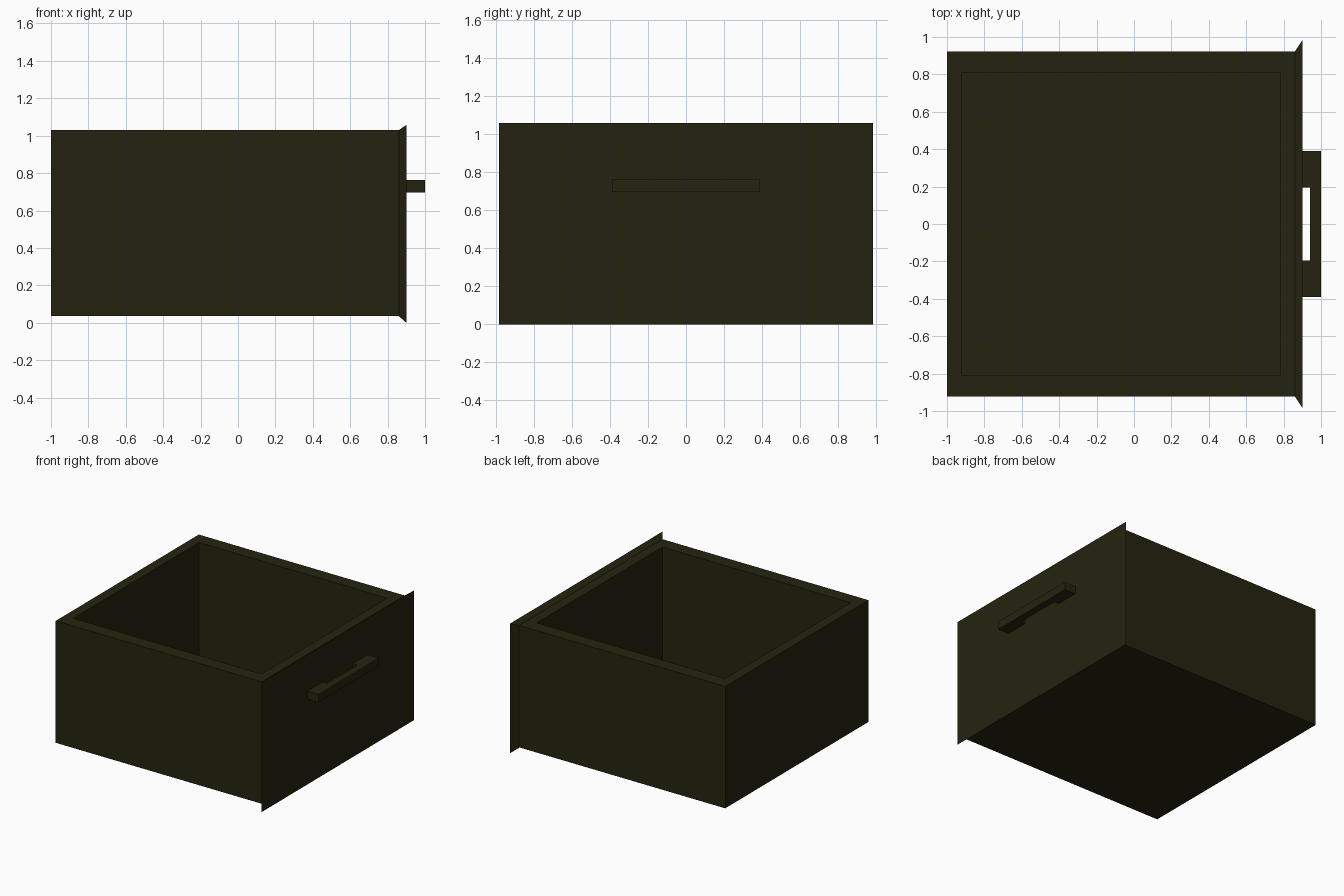
import bpy, bmesh
from mathutils import Vector

if "Cube" in bpy.data.objects:
    bpy.data.objects.remove(bpy.data.objects["Cube"])

mat = bpy.data.materials.new("dark_olive")
mat.diffuse_color = (0.018, 0.017, 0.005, 1)
mat.use_nodes = True
mat.node_tree.nodes["Principled BSDF"].inputs["Base Color"].default_value = mat.diffuse_color


def finish(bm, name):
    bmesh.ops.recalc_face_normals(bm, faces=bm.faces)
    me = bpy.data.meshes.new(name)
    bm.to_mesh(me)
    bm.free()
    me.materials.append(mat)
    ob = bpy.data.objects.new(name, me)
    bpy.context.collection.objects.link(ob)


def rect_x(bm, x, y, z0, z1):
    # rectangle ring in the yz plane
    return [bm.verts.new((x, a, b)) for a, b in ((-y, z0), (y, z0), (y, z1), (-y, z1))]


# Drawer box: straight body flaring into a wider front panel
bm = bmesh.new()
rings = [rect_x(bm, -1.0, 0.922, 0.035, 1.03),
         rect_x(bm, 0.86, 0.922, 0.035, 1.03),
         rect_x(bm, 0.90, 0.982, 0.0, 1.058)]
bm.faces.new(rings[0])
bm.faces.new(rings[-1])
for a, b in zip(rings, rings[1:]):
    for i in range(4):
        j = (i + 1) % 4
        bm.faces.new((a[i], a[j], b[j], b[i]))
bmesh.ops.recalc_face_normals(bm, faces=bm.faces)

# Hollow: inset the body top, then push it down to the floor
top = next(f for f in bm.faces if f.normal.z > 0.99)
bmesh.ops.inset_individual(bm, faces=[top], thickness=0.08)
for v in top.verts:
    v.co.x = -0.92 if v.co.x < 0 else 0.78
    v.co.y = -0.81 if v.co.y < 0 else 0.81
floor = bmesh.ops.extrude_discrete_faces(bm, faces=[top])["faces"][0]
for v in floor.verts:
    v.co.z = 0.09
finish(bm, "drawer_box")

# Pull handle: U-shaped outline extruded upward
bm = bmesh.new()
outline = [(0.90, -0.39), (1.0, -0.39), (1.0, 0.39), (0.90, 0.39),
           (0.90, 0.195), (0.94, 0.195), (0.94, -0.195), (0.90, -0.195)]
base = bm.faces.new([bm.verts.new((x, y, 0.697)) for x, y in outline])
ext = bmesh.ops.extrude_face_region(bm, geom=[base])["geom"]
bmesh.ops.translate(bm, vec=Vector((0, 0, 0.065)),
                    verts=[g for g in ext if isinstance(g, bmesh.types.BMVert)])
finish(bm, "pull_handle")
